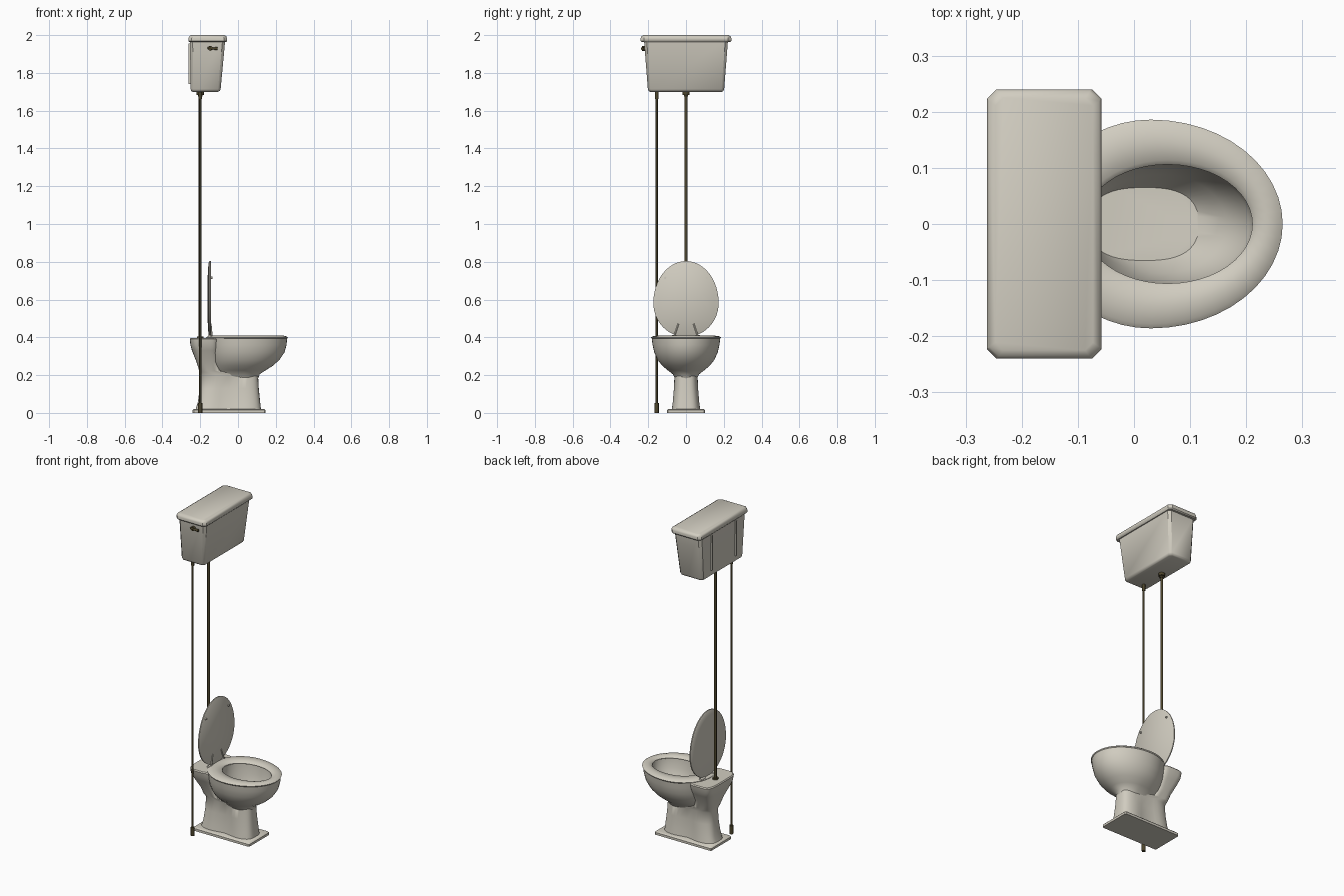
import bpy, math
from mathutils import Vector


def material(name, rgb):
    m = bpy.data.materials.new(name)
    m.diffuse_color = (*rgb, 1)
    return m


CERAMIC = material("cream ceramic", (0.64, 0.61, 0.53))
BRASS = material("dark brass", (0.075, 0.06, 0.025))


def loft(name, rings, mat, caps=True, angle=40):
    """Skin a stack of equal-length rings; caps=False joins last ring to first."""
    n = len(rings[0])
    verts = [p for r in rings for p in r]
    faces = []
    count = len(rings)
    for i in range(count - 1 if caps else count):
        a, b = i * n, ((i + 1) % count) * n
        faces += [(a + k, a + (k + 1) % n, b + (k + 1) % n, b + k) for k in range(n)]
    if caps:
        faces += [tuple(reversed(range(n))), tuple(range((count - 1) * n, count * n))]
    me = bpy.data.meshes.new(name)
    me.from_pydata(verts, [], faces)
    me.materials.append(mat)
    ob = bpy.data.objects.new(name, me)
    bpy.context.collection.objects.link(ob)
    bpy.ops.object.select_all(action='DESELECT')
    ob.select_set(True)
    bpy.context.view_layer.objects.active = ob
    bpy.ops.object.mode_set(mode='EDIT')
    bpy.ops.mesh.select_all(action='SELECT')
    bpy.ops.mesh.normals_make_consistent(inside=False)
    bpy.ops.object.mode_set(mode='OBJECT')
    bpy.ops.object.shade_smooth_by_angle(angle=math.radians(angle))
    return ob


def egg(z, back, front, hy, xc=None, n=2.0, waist=0.0, seg=48):
    """Superellipse outline with different reach behind and in front of xc."""
    xc = (back + front) / 2 if xc is None else xc
    pts = []
    for k in range(seg):
        c, s = math.cos(math.tau * k / seg), math.sin(math.tau * k / seg)
        u = math.copysign(abs(c) ** (2 / n), c)
        v = math.copysign(abs(s) ** (2 / n), s)
        x = xc + u * ((front - xc) if u > 0 else (xc - back))
        y = hy * v * (1 - waist * math.exp(-((x + 0.05) / 0.06) ** 2))
        pts.append(Vector((x, y, z)))
    return pts


def rect(z, x0, x1, hy, c):
    """Rectangle outline with chamfered corners."""
    return [Vector((x, y, z)) for x, y in (
        (x0 + c, -hy), (x1 - c, -hy), (x1, -hy + c), (x1, hy - c),
        (x1 - c, hy), (x0 + c, hy), (x0, hy - c), (x0, -hy + c))]


def rod(name, a, b, r, mat=BRASS, seg=12):
    a, b = Vector(a), Vector(b)
    q = (b - a).to_track_quat('Z', 'Y')
    ring = [q @ Vector((r * math.cos(math.tau * k / seg), r * math.sin(math.tau * k / seg), 0))
            for k in range(seg)]
    return loft(name, [[p + a for p in ring], [p + b for p in ring]], mat)


# Floor plate
loft("floor_plate", [rect(0, -0.24, 0.145, 0.10, 0.006), rect(0.014, -0.24, 0.145, 0.10, 0.006),
                     rect(0.02, -0.234, 0.139, 0.094, 0.006)], CERAMIC)

# Pedestal rising into the rear shelf
loft("pedestal", [
    egg(0.015, -0.225, 0.122, 0.080, n=3.5, waist=0.22),
    egg(0.06, -0.212, 0.117, 0.074, n=3.5, waist=0.22),
    egg(0.13, -0.203, 0.110, 0.068, n=3.3, waist=0.18),
    egg(0.20, -0.200, 0.106, 0.064, n=3.2, waist=0.08),
    egg(0.222, -0.205, -0.08, 0.068, n=3.5),
    egg(0.27, -0.220, -0.10, 0.084, n=3.5),
    egg(0.33, -0.244, -0.10, 0.116, n=4),
    egg(0.36, -0.252, -0.10, 0.130, n=4.5),
    egg(0.39, -0.255, -0.10, 0.136, n=4.5),
    egg(0.396, -0.250, -0.105, 0.131, n=4.5)], CERAMIC)

# Bowl: outer shell up to the rim, then the basin back down
loft("bowl", [
    egg(0.175, -0.10, 0.104, 0.055, 0.03),
    egg(0.205, -0.12, 0.115, 0.070, 0.03),
    egg(0.225, -0.13, 0.146, 0.096, 0.03),
    egg(0.25, -0.14, 0.185, 0.126, 0.03),
    egg(0.28, -0.15, 0.219, 0.150, 0.03),
    egg(0.32, -0.16, 0.246, 0.168, 0.03),
    egg(0.36, -0.165, 0.257, 0.177, 0.03),
    egg(0.393, -0.168, 0.260, 0.181, 0.03),
    egg(0.393, -0.09, 0.212, 0.108, 0.06),
    egg(0.34, -0.092, 0.205, 0.104, 0.06),
    egg(0.28, -0.088, 0.165, 0.088, 0.05),
    egg(0.24, -0.08, 0.115, 0.065, 0.02, n=2.6)], CERAMIC)

# Seat ring
loft("seat", [
    egg(0.393, -0.168, 0.261, 0.182, 0.03),
    egg(0.399, -0.170, 0.265, 0.186, 0.03),
    egg(0.405, -0.162, 0.256, 0.178, 0.03),
    egg(0.410, -0.135, 0.238, 0.147, 0.04),
    egg(0.405, -0.098, 0.219, 0.114, 0.06),
    egg(0.397, -0.090, 0.211, 0.106, 0.06),
    egg(0.393, -0.092, 0.213, 0.108, 0.06)], CERAMIC, caps=False, angle=60)


# Raised lid, flat in front and domed behind
def lid_ring(x, inset):
    return [Vector((x, p.y, p.x)) for p in
            egg(0, 0.402 + inset, 0.804 - inset, 0.173 - inset, 0.582)]


loft("seat_lid", [lid_ring(-0.143, 0.003), lid_ring(-0.145, 0), lid_ring(-0.151, 0),
                  lid_ring(-0.155, 0.008), lid_ring(-0.159, 0.04),
                  lid_ring(-0.161, 0.10)], CERAMIC)

# Lid bumpers, hinges and tank wall brackets, in mirrored pairs
for side, s in (("left", -1), ("right", 1)):
    rod(f"lid_bumper_{side}", (-0.145, s * 0.11, 0.715), (-0.136, s * 0.11, 0.715), 0.006, CERAMIC)
    rod(f"lid_hinge_{side}", (-0.138, s * 0.062, 0.408), (-0.144, s * 0.04, 0.472), 0.004, CERAMIC)
    rod(f"hinge_barrel_{side}", (-0.15, s * 0.035, 0.404), (-0.15, s * 0.075, 0.404), 0.009, CERAMIC)
    y = s * 0.117
    loft(f"wall_bracket_{side}",
         [[Vector((p.x, p.y + y, p.z)) for p in rect(z, -0.262, -0.245, 0.004, 0.001)]
          for z in (1.74, 1.955)], CERAMIC)

# Tapered high tank and its lid
loft("tank", [
    rect(1.70, -0.240, -0.105, 0.189, 0.012),
    rect(1.704, -0.248, -0.097, 0.197, 0.014),
    rect(1.714, -0.251, -0.092, 0.202, 0.014),
    rect(1.97, -0.254, -0.068, 0.222, 0.014)], CERAMIC)
loft("tank_lid", [
    rect(1.963, -0.257, -0.063, 0.234, 0.016),
    rect(1.969, -0.262, -0.058, 0.240, 0.017),
    rect(1.984, -0.262, -0.058, 0.240, 0.017),
    rect(1.994, -0.258, -0.062, 0.236, 0.017),
    rect(2.0, -0.247, -0.073, 0.225, 0.014)], CERAMIC)

# Flush pipe with collars
rod("flush_pipe", (-0.2, 0, 0.39), (-0.2, 0, 1.705), 0.008)
rod("flush_top_collar", (-0.2, 0, 1.684), (-0.2, 0, 1.702), 0.019)
rod("flush_top_nut", (-0.2, 0, 1.674), (-0.2, 0, 1.686), 0.012, seg=6)
rod("flush_bottom_collar", (-0.2, 0, 0.392), (-0.2, 0, 0.405), 0.017)

# Supply pipe with fittings
rod("supply_pipe", (-0.2, -0.155, 0), (-0.2, -0.155, 1.705), 0.0055)
rod("supply_top_nut", (-0.2, -0.155, 1.662), (-0.2, -0.155, 1.702), 0.009)
rod("supply_valve", (-0.2, -0.155, 0), (-0.2, -0.155, 0.052), 0.011)

# Flush handle on the tank's end
rod("handle_hub", (-0.147, -0.212, 1.93), (-0.147, -0.233, 1.93), 0.013)
rod("handle_arm", (-0.162, -0.230, 1.932), (-0.118, -0.230, 1.928), 0.006)
rod("handle_knob", (-0.122, -0.230, 1.929), (-0.109, -0.230, 1.928), 0.008)
